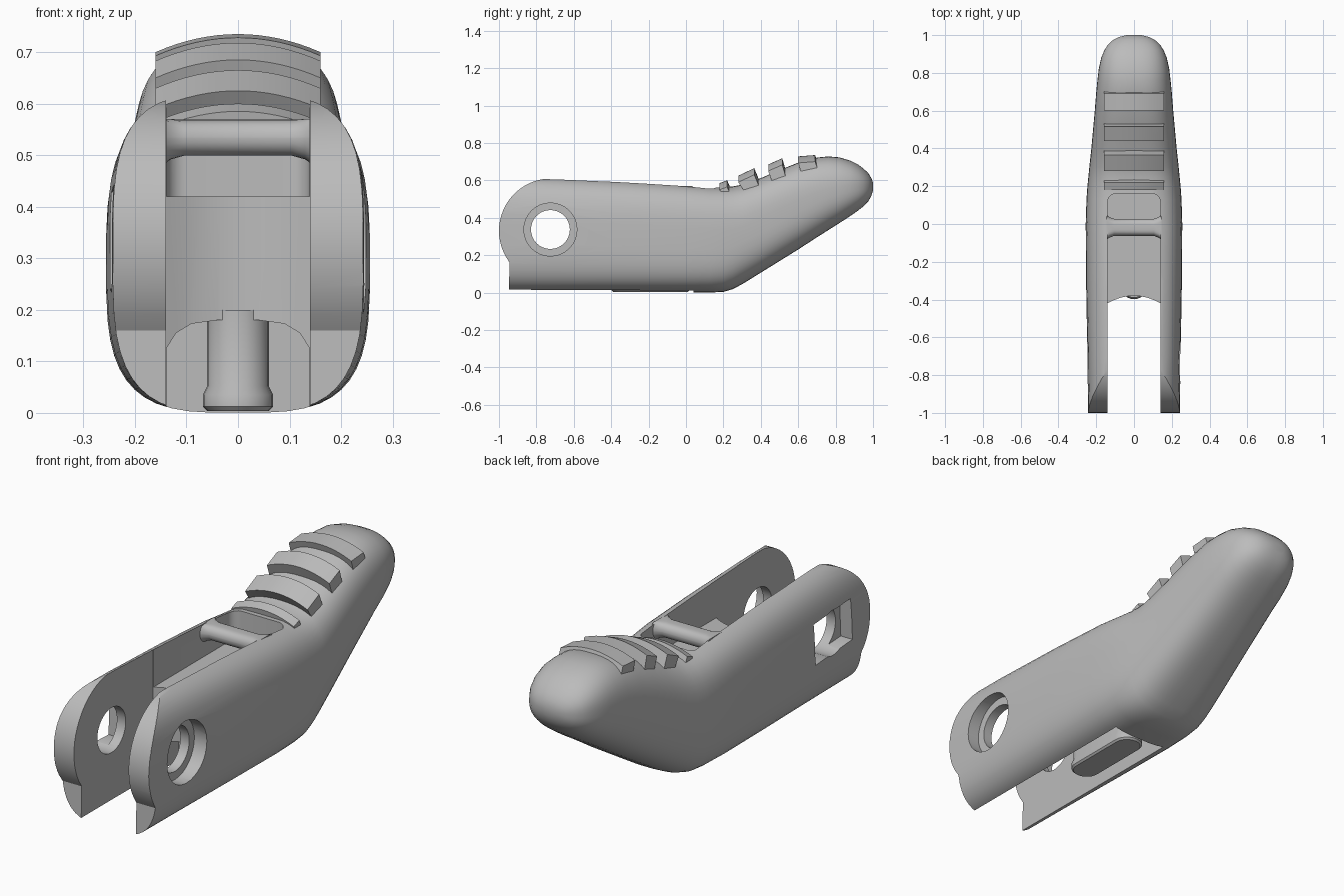
import bpy, bmesh, math
from mathutils import Vector

if "Cube" in bpy.data.objects:
    bpy.data.objects.remove(bpy.data.objects["Cube"])

grey = bpy.data.materials.new("neutral grey")
grey.use_nodes = True
grey.diffuse_color = (0.5, 0.5, 0.5, 1)
grey.node_tree.nodes["Principled BSDF"].inputs["Base Color"].default_value = (0.5, 0.5, 0.5, 1)


def loft(name, rings):
    """Skin a list of equal-length rings and cap both ends."""
    bm = bmesh.new()
    loops = [[bm.verts.new(p) for p in ring] for ring in rings]
    n = len(loops[0])
    for a, b in zip(loops, loops[1:]):
        for i in range(n):
            j = (i + 1) % n
            bm.faces.new((a[i], a[j], b[j], b[i]))
    bm.faces.new(loops[0][::-1])
    bm.faces.new(loops[-1])
    bmesh.ops.recalc_face_normals(bm, faces=bm.faces)
    mesh = bpy.data.meshes.new(name)
    bm.to_mesh(mesh)
    bm.free()
    mesh.materials.append(grey)
    obj = bpy.data.objects.new(name, mesh)
    bpy.context.collection.objects.link(obj)
    return obj


def place(axis, u, v, w):
    return {"x": (w, u, v), "y": (u, w, v), "z": (u, v, w)}[axis]


def prism(name, pts, axis, lo, hi):
    """Extrude a 2D outline along an axis."""
    return loft(name, [[place(axis, u, v, w) for u, v in pts] for w in (lo, hi)])


def rounded(cx, cy, hx, hy, r, n=6):
    """Outline of a rectangle with round corners."""
    pts = []
    for k, (sx, sy) in enumerate(((1, 1), (-1, 1), (-1, -1), (1, -1))):
        for i in range(n + 1):
            a = math.pi / 2 * (k + i / n)
            pts.append((cx + sx * (hx - r) + r * math.cos(a), cy + sy * (hy - r) + r * math.sin(a)))
    return pts


def circle(cx, cy, r, n=32):
    return [(cx + r * math.cos(2 * math.pi * i / n), cy + r * math.sin(2 * math.pi * i / n)) for i in range(n)]


def activate(obj):
    bpy.ops.object.select_all(action="DESELECT")
    obj.select_set(True)
    bpy.context.view_layer.objects.active = obj


def carve(obj, tool, operation="DIFFERENCE"):
    activate(obj)
    mod = obj.modifiers.new("carve", "BOOLEAN")
    mod.operation, mod.solver, mod.object = operation, "EXACT", tool
    bpy.ops.object.modifier_apply(modifier=mod.name)
    bpy.data.objects.remove(tool)


def smooth(obj, angle=32):
    activate(obj)
    bpy.ops.object.shade_smooth_by_angle(angle=math.radians(angle))


def section(y, low, high, half, power, n=48):
    """Superellipse cross-section standing at depth y."""
    ring, mid, tall = [], (low + high) / 2, (high - low) / 2
    for i in range(n):
        a = 2 * math.pi * (i + 0.5) / n
        c, s = math.cos(a), math.sin(a)
        e = 2 / power
        ring.append((half * math.copysign(abs(c) ** e, c), y, mid + tall * math.copysign(abs(s) ** e, s)))
    return ring


# Main body: depth, bottom, top, half width, squareness
stations = [
    (-1.02, 0, .625, .243, 3.4), (-.7, 0, .62, .247, 3.4), (-.3, 0, .6, .254, 3.4),
    (0, 0, .58, .256, 3.4), (.13, 0, .568, .252, 3.3), (.2, .003, .565, .247, 3.2),
    (.25, .018, .568, .242, 3.1), (.3, .044, .577, .237, 3), (.4, .106, .612, .226, 3),
    (.5, .168, .655, .217, 2.9), (.6, .23, .695, .208, 2.8), (.7, .295, .722, .2, 2.7),
    (.76, .333, .728, .194, 2.6), (.82, .371, .723, .187, 2.6), (.88, .41, .705, .174, 2.5),
    (.92, .438, .685, .157, 2.5), (.95, .462, .662, .138, 2.4), (.975, .488, .638, .11, 2.4),
    (.99, .514, .614, .08, 2.3), (1, .545, .588, .04, 2.2)]
body = loft("lever_body", [section(*s) for s in stations])

# Trim to the side silhouette with its round front end
arc = [(-.72 + .28 * math.cos(math.radians(a)), .33 + .28 * math.sin(math.radians(a)))
       for a in range(90, 218, 6)]
outline = [(1.1, -.1), (1.1, 1), (.22, 1), (.19, .56)] + arc + [(-.943, .16), (-.95, -.1)]
carve(body, prism("trim", outline, "x", -.5, .5), "INTERSECT")

# Open slot between the arms, with a hollowed rear wall
wall = [(.14 * t, -.38 - .04 * t * t) for t in (1, .75, .5, .25, 0, -.25, -.5, -.75, -1)]
carve(body, prism("slot", [(-.14, -1.2), (.14, -1.2)] + wall, "z", -.2, 1))

# Upper pocket and underside recess
carve(body, prism("pocket", rounded(0, -.17, .139, .33, .04), "z", .42, 1))
arch = [(.139, -.1), (.139, .125), (.12, .155), (.09, .173), (.04, .18)]
arch += [(-x, z) for x, z in reversed(arch)]
carve(body, prism("recess", arch, "y", -.6, .04))

# Pivot holes: square seat on the right, round seat on the left
tilt = math.radians(-3)
square = [(-.725 + u * math.cos(tilt) - v * math.sin(tilt), .34 + u * math.sin(tilt) + v * math.cos(tilt))
          for u, v in ((-.138, -.096), (.138, -.096), (.138, .096), (-.138, .096))]
carve(body, prism("pivot", circle(-.725, .337, .104), "x", -.5, .5))
carve(body, prism("square_seat", square, "x", -.5, -.185))
carve(body, prism("round_seat", circle(-.725, .337, .142), "x", .185, .5))
smooth(body)

# Cross bar flaring into the pocket walls
bar = []
for x, k in ((-.145, 1.5), (-.13, 1.2), (-.105, 1), (.105, 1), (.13, 1.2), (.145, 1.5)):
    bar.append([(x, -.018 + v * k, min(.534 + w * k, .57)) for v, w in rounded(0, 0, .045, .035, .034)])
smooth(loft("cross_bar", bar), 40)

# Boss under the core with a wider foot
boss = []
for z, r in ((.004, .06), (.012, .068), (.035, .068), (.052, .06), (.2, .06)):
    boss.append([(u, v, z) for u, v in rounded(0, -.19, r, .14 + r, r - .001)])
smooth(loft("underside_boss", boss))

# Grip ridges: side outlines swept over the crowned handle
ridges = [
    ((.18, .585), (.22, .6), (.25, .53), (.19, .53)),
    ((.28, .625), (.365, .665), (.4, .58), (.33, .55)),
    ((.44, .685), (.515, .718), (.54, .63), (.47, .6)),
    ((.6, .728), (.69, .735), (.71, .68), (.62, .66))]
for i, outline in enumerate(ridges):
    rings = []
    for k in range(-8, 9):
        t = k / 8
        rings.append([(.16 * t, y, z - .035 * t * t) for y, z in outline])
    smooth(loft(f"grip_ridge_{i + 1}", rings))
